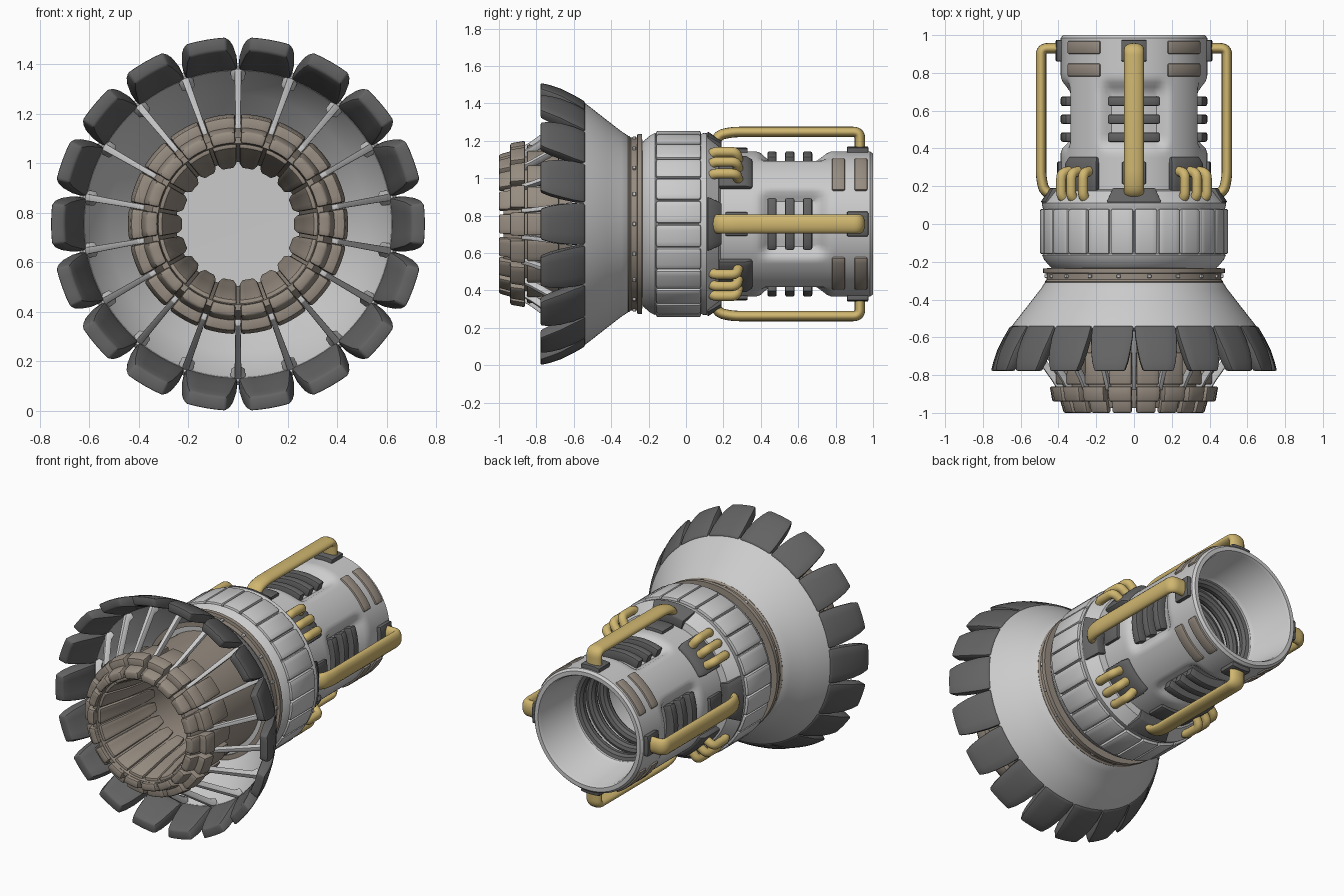
import bpy, bmesh, math
from mathutils import Vector

if "Cube" in bpy.data.objects:
    bpy.data.objects.remove(bpy.data.objects["Cube"])

C = 0.755  # height of the long axis (runs along y)


def material(name, rgb):
    m = bpy.data.materials.new(name)
    m.diffuse_color = (*rgb, 1)
    m.use_nodes = True
    m.node_tree.nodes["Principled BSDF"].inputs["Base Color"].default_value = m.diffuse_color
    return m


LIGHT = material("light_grey", (0.60, 0.60, 0.60))
DARK = material("dark_grey", (0.125, 0.125, 0.125))
BROWN = material("warm_brown", (0.31, 0.265, 0.22))
YELLOW = material("hose_yellow", (0.63, 0.47, 0.16))


def P(deg, r, y, t=0.0):
    """Point at an angle round the axis, radius r, shifted t sideways."""
    a = math.radians(deg)
    return Vector((r * math.cos(a) - t * math.sin(a), y,
                   C + r * math.sin(a) + t * math.cos(a)))


def finish(name, bm, mat, bevel=0.0, smooth=35):
    bmesh.ops.remove_doubles(bm, verts=bm.verts, dist=1e-5)
    bmesh.ops.recalc_face_normals(bm, faces=bm.faces)
    if bevel:
        sharp = [e for e in bm.edges if e.calc_face_angle(0) > math.radians(40)]
        bmesh.ops.bevel(bm, geom=sharp, offset=bevel, segments=2, profile=0.5,
                        affect='EDGES', clamp_overlap=True)
    me = bpy.data.meshes.new(name)
    bm.to_mesh(me)
    bm.free()
    ob = bpy.data.objects.new(name, me)
    bpy.context.collection.objects.link(ob)
    me.materials.append(mat)
    bpy.ops.object.select_all(action='DESELECT')
    ob.select_set(True)
    bpy.context.view_layer.objects.active = ob
    bpy.ops.object.shade_smooth_by_angle(angle=math.radians(smooth))
    return ob


def skin(bm, rings, close):
    """Quads between rings of points; close=True joins last ring to first."""
    vs = [[bm.verts.new(p) for p in ring] for ring in rings]
    n = len(vs[0])
    for i in range(len(vs) if close else len(vs) - 1):
        a, b = vs[i], vs[(i + 1) % len(vs)]
        for j in range(n):
            k = (j + 1) % n
            bm.faces.new((a[j], a[k], b[k], b[j]))
    return vs


def lathe(name, prof, mat, n=96, shape=None):
    """Revolve a closed (y, r) profile round the axis."""
    bm = bmesh.new()
    rings = []
    for i in range(n):
        a = 360 * i / n
        rings.append([P(a, shape(a, y, r) if shape else r, y) for y, r in prof])
    vs = skin(bm, rings, True)
    bmesh.ops.dissolve_degenerate(bm, edges=bm.edges, dist=1e-6)
    return finish(name, bm, mat)


def loft(name, angles, stations, mat, bevel=0.008, segs=4):
    """Curved blocks: stations are (y, r_in, r_out, half width)."""
    bm = bmesh.new()
    for ang in angles:
        rings = []
        for y, r0, r1, hw in stations:
            us = [2 * i / segs - 1 for i in range(segs + 1)]
            d = math.degrees(hw / r1)
            rings.append([P(ang + u * d, r1, y) for u in us] +
                         [P(ang + u * d, r0, y) for u in reversed(us)])
        vs = skin(bm, rings, False)
        for end in (vs[0], vs[-1]):
            for i in range(segs):
                bm.faces.new((end[i], end[i + 1], end[-2 - i], end[-1 - i]))
    return finish(name, bm, mat, bevel)


def rounded(pts, rad, n=6):
    """Round the inner corners of a polyline in (y, r)."""
    pts = [Vector(p) for p in pts]
    out = [pts[0]]
    for a, b, c in zip(pts, pts[1:], pts[2:]):
        s, e = b + (a - b).normalized() * rad, b + (c - b).normalized() * rad
        for i in range(n + 1):
            t = i / n
            out.append(s * (1 - t) ** 2 + b * 2 * t * (1 - t) + e * t * t)
    return out + [pts[-1]]


def hose(name, angles, path, half_w, half_t, mat, n=16):
    """Oval tube swept along a path lying in a radial plane."""
    bm = bmesh.new()
    for ang in angles:
        rings = []
        for i, p in enumerate(path):
            t = (path[min(i + 1, len(path) - 1)] - path[max(i - 1, 0)]).normalized()
            ring = []
            for k in range(n):
                w = 2 * math.pi * k / n
                o = half_t * math.cos(w)
                ring.append(P(ang, p.y + t.x * o, p.x - t.y * o, half_w * math.sin(w)))
            rings.append(ring)
        vs = skin(bm, rings, False)
        bm.faces.new(vs[0])
        bm.faces.new(vs[-1])
    return finish(name, bm, mat, smooth=50)


def spread(n, start=0.0):
    return [start + 360 * i / n for i in range(n)]


CARD = spread(4)
DIAG = spread(4, 45)
BLADES = spread(18)
GAPS = spread(18, 10)


def step(x, a, b):
    t = max(0, min(1, (x - a) / (b - a)))
    return t * t * (3 - 2 * t)


# rear barrel, scooped in at the four vents
def scoop(a, y, r):
    if r < 0.36:
        return r
    off = abs((a + 45) % 90 - 45)
    return r - 0.055 * (1 - step(off, 20, 30)) * step(y, 0.38, 0.46) * (1 - step(y, 0.68, 0.78))


barrel = [(0.06, 0.38)] + [(0.1 + 0.025 * i, 0.388) for i in range(35)]
barrel += [(0.985, 0.388), (1.0, 0.375), (1.0, 0.35), (0.985, 0.342), (0.72, 0.315),
           (0.7, 0.30), (0.12, 0.29), (0.06, 0.29)]
lathe("rear_barrel", barrel, LIGHT, 120, scoop)
lathe("barrel_floor", [(0.06, 0), (0.06, 0.36), (0.2, 0.30), (0.2, 0)], LIGHT)
for i, y in enumerate((0.46, 0.555, 0.65)):
    r = 0.265 + 0.018 * i
    lathe(f"inner_ring_{i}", [(y + 0.035 * math.cos(math.pi * k / 5),
                               r + 0.035 * math.sin(math.pi * k / 5)) for k in range(10)], DARK)
    loft(f"vent_slats_{i}", CARD, [(y - 0.025, 0.31, 0.388, 0.145),
                                   (y + 0.025, 0.31, 0.388, 0.145)], DARK, 0.01, 8)

# brown plates on the diagonals
for i, y in enumerate((0.78, 0.9)):
    loft(f"rear_plates_{i}", DIAG, [(y, 0.36, 0.4, 0.125), (y + 0.07, 0.36, 0.4, 0.125)],
         BROWN, 0.01, 8)

# long handles with their sockets and brackets
hose("handle_tubes", CARD, rounded([(0.15, 0.41), (0.17, 0.475), (0.25, 0.492),
                                    (0.93, 0.492), (0.93, 0.37)], 0.035), 0.052, 0.028, YELLOW)
loft("rear_sockets", CARD, [(0.86, 0.36, 0.415, 0.068), (0.975, 0.36, 0.415, 0.068)], DARK)
loft("front_sockets", CARD, [(0.21, 0.36, 0.408, 0.065), (0.33, 0.36, 0.408, 0.065)], DARK)
loft("collar_brackets", CARD, [(0.115, 0.38, 0.495, 0.15), (0.19, 0.37, 0.445, 0.115)],
     DARK, 0.006, 8)

# short hoses in threes on dark pads
loft("hose_pads", DIAG, [(0.17, 0.36, 0.42, 0.12), (0.32, 0.36, 0.42, 0.12),
                         (0.355, 0.36, 0.40, 0.11)], DARK, 0.01, 8)
hose("short_hoses", [a + d for a in DIAG for d in (-10, 0, 10)],
     rounded([(0.125, 0.41), (0.14, 0.47), (0.27, 0.47), (0.285, 0.38)], 0.03),
     0.027, 0.027, YELLOW, 12)

# collar with its ring of tiles
lathe("collar", [(-0.24, 0.25), (-0.24, 0.425), (-0.225, 0.445), (-0.19, 0.475), (-0.165, 0.487),
                 (-0.155, 0.478), (0.075, 0.478), (0.09, 0.485), (0.11, 0.488),
                 (0.175, 0.43), (0.185, 0.38), (0.1, 0.25)], LIGHT)
loft("collar_tiles", spread(24, 7.5), [(-0.16, 0.46, 0.499, 0.062), (0.08, 0.46, 0.499, 0.062)],
     LIGHT, 0.012)

# brown joint rings with studs
lathe("joint_rings", [(-0.32, 0.4), (-0.32, 0.465), (-0.305, 0.472), (-0.295, 0.462),
                      (-0.262, 0.462), (-0.26, 0.481), (-0.235, 0.481), (-0.232, 0.4)], BROWN)
loft("joint_studs", spread(18), [(-0.285, 0.45, 0.474, 0.01), (-0.268, 0.45, 0.474, 0.01)],
     LIGHT, 0.003, 2)

# flared cone
lathe("flared_cone", [(-0.30, 0), (-0.31, 0.42), (-0.42, 0.52), (-0.54, 0.612), (-0.565, 0.62),
                      (-0.57, 0.635), (-0.55, 0.65), (-0.535, 0.643), (-0.42, 0.553),
                      (-0.345, 0.495), (-0.31, 0.472), (-0.29, 0.44), (-0.26, 0)], LIGHT)

# dark outer blades
loft("outer_blades", BLADES, [(-0.54, 0.615, 0.655, 0.112), (-0.60, 0.63, 0.69, 0.114),
                              (-0.67, 0.655, 0.725, 0.108), (-0.73, 0.68, 0.745, 0.098),
                              (-0.778, 0.70, 0.757, 0.083)], DARK, 0.01)

# struts from the cone rim to the nozzle
loft("nozzle_struts", GAPS, [(-0.55, 0.585, 0.632, 0.032), (-0.58, 0.575, 0.62, 0.014),
                             (-0.83, 0.395, 0.44, 0.011), (-0.88, 0.37, 0.41, 0.011)],
     LIGHT, 0.003, 2)

# nozzle: tube, outer tile rows and long lining panels
lathe("nozzle_tube", [(-0.3, 0.37), (-0.7, 0.385), (-0.88, 0.385), (-0.975, 0.35),
                      (-0.975, 0.325), (-0.6, 0.25), (-0.3, 0.25)], BROWN, 72)
loft("nozzle_tiles_front", BLADES, [(-0.92, 0.33, 0.395, 0.056), (-1.0, 0.325, 0.372, 0.053)],
     BROWN, 0.01)
loft("nozzle_tiles_middle", BLADES, [(-0.86, 0.37, 0.446, 0.066), (-0.94, 0.365, 0.432, 0.063)],
     BROWN, 0.01)
loft("nozzle_tiles_back", BLADES, [(-0.68, 0.37, 0.42, 0.06), (-0.85, 0.37, 0.425, 0.062)],
     BROWN, 0.01)
loft("nozzle_lining", BLADES, [(-0.96, 0.305, 0.335, 0.052), (-0.75, 0.262, 0.3, 0.046),
                               (-0.58, 0.24, 0.265, 0.04), (-0.52, 0.225, 0.245, 0.026)],
     BROWN, 0.008)
